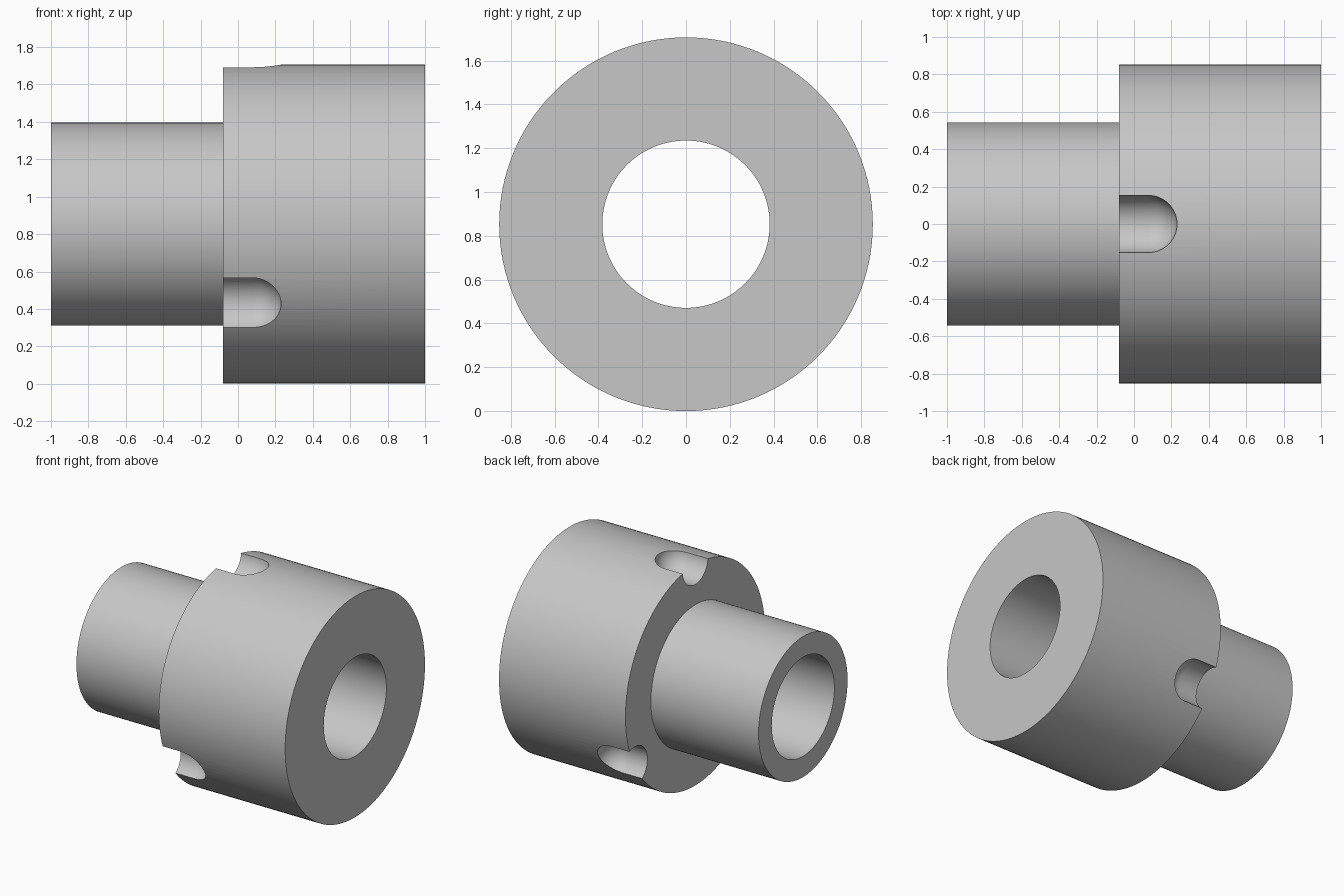
import bpy, bmesh, math
from mathutils import Matrix, Vector

cube = bpy.data.objects.get("Cube")
if cube:
    bpy.data.objects.remove(cube, do_unlink=True)

OUTER, SHAFT, BORE = 0.853, 0.543, 0.382   # radii
SHOULDER = -0.08                           # x of the step
NOTCH = 0.154                              # notch radius

grey = bpy.data.materials.new("light grey")
grey.use_nodes = True
grey.diffuse_color = (0.57, 0.57, 0.57, 1)
grey.node_tree.nodes["Principled BSDF"].inputs["Base Color"].default_value = grey.diffuse_color


def lathe(bm, profile, steps, closed):
    """Revolve (x, radius) points around the x axis; returns the new vertices."""
    verts = [bm.verts.new((x, 0, r)) for x, r in profile]
    pairs = list(zip(verts, verts[1:] + verts[:1]))
    edges = [bm.edges.new(p) for p in (pairs if closed else pairs[:-1])]
    bmesh.ops.spin(bm, geom=verts + edges, cent=(0, 0, 0), axis=(1, 0, 0),
                   angle=math.tau, steps=steps, use_merge=True)
    bmesh.ops.remove_doubles(bm, verts=bm.verts[:], dist=1e-5)
    bmesh.ops.recalc_face_normals(bm, faces=bm.faces[:])


def finish(bm, name):
    mesh = bpy.data.meshes.new(name)
    bm.to_mesh(mesh)
    bm.free()
    mesh.materials.append(grey)
    obj = bpy.data.objects.new(name, mesh)
    bpy.context.collection.objects.link(obj)
    obj.location.z = OUTER
    return obj


# Stepped sleeve with a through bore
bm = bmesh.new()
lathe(bm, [(-1, BORE), (-1, SHAFT), (SHOULDER, SHAFT), (SHOULDER, OUTER),
           (1, OUTER), (1, BORE)], 128, True)
sleeve = finish(bm, "stepped_sleeve")

# Round-ended notches, three around the collar rim
tip = 0.23 - NOTCH
profile = [(-0.3, 0), (-0.3, NOTCH)]
profile += [(tip + NOTCH * math.sin(a), NOTCH * math.cos(a))
            for a in (math.pi / 2 * i / 12 for i in range(13))]
for i in range(3):
    bm = bmesh.new()
    lathe(bm, profile, 48, False)
    bm.transform(Matrix.Rotation(math.tau * i / 3, 4, 'X') @
                 Matrix.Translation(Vector((0, 0, OUTER))))
    cutter = finish(bm, "notch_cutter")
    cutter.hide_render = True
    cut = sleeve.modifiers.new("notch", 'BOOLEAN')
    cut.operation = 'DIFFERENCE'
    cut.solver = 'EXACT'
    cut.object = cutter
    bpy.ops.object.select_all(action='DESELECT')
    bpy.context.view_layer.objects.active = sleeve
    sleeve.select_set(True)
    bpy.ops.object.modifier_apply(modifier=cut.name)
    bpy.data.objects.remove(cutter, do_unlink=True)

bpy.ops.object.shade_smooth_by_angle(angle=math.radians(30))
